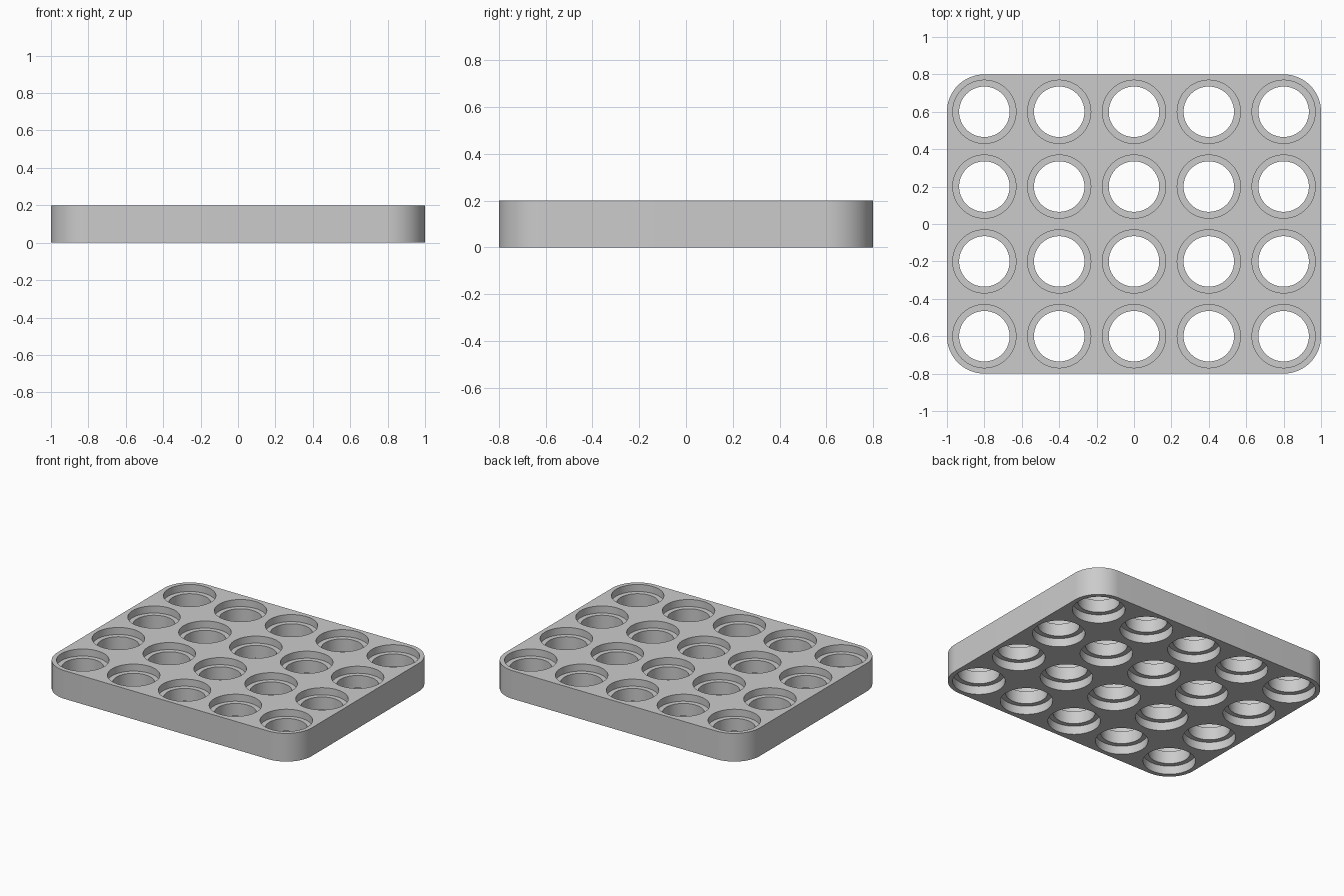
import bpy
import bmesh
from math import cos, sin, pi, radians

# Remove the default object
default = bpy.data.objects.get("Cube")
if default:
    bpy.data.objects.remove(default, do_unlink=True)

HALF_X, HALF_Y, HEIGHT, CORNER = 1.0, 0.8, 0.2, 0.2
PITCH, COLUMNS, ROWS = 0.4, 5, 4
WIDE, NARROW = 0.169, 0.135
LEDGE_LOW, LEDGE_HIGH = 0.06, 0.15
SIDES = 64

grey = bpy.data.materials.new("plain grey")
grey.use_nodes = True
colour = (0.6, 0.6, 0.6, 1)
grey.diffuse_color = colour
grey.node_tree.nodes["Principled BSDF"].inputs["Base Color"].default_value = colour


def make_object(name, bm):
    bmesh.ops.recalc_face_normals(bm, faces=bm.faces)
    mesh = bpy.data.meshes.new(name)
    bm.to_mesh(mesh)
    bm.free()
    mesh.materials.append(grey)
    obj = bpy.data.objects.new(name, mesh)
    bpy.context.collection.objects.link(obj)
    return obj


def add_spool(bm, cx, cy, profile):
    """Closed turned solid from (radius, height) pairs."""
    rings = [[bm.verts.new((cx + r * cos(2 * pi * i / SIDES),
                            cy + r * sin(2 * pi * i / SIDES), z))
              for i in range(SIDES)] for r, z in profile]
    for low, high in zip(rings, rings[1:]):
        for i in range(SIDES):
            j = (i + 1) % SIDES
            bm.faces.new((low[i], low[j], high[j], high[i]))
    bm.faces.new(rings[0][::-1])
    bm.faces.new(rings[-1])


# Plate with rounded upright corners
bm = bmesh.new()
bmesh.ops.create_cube(bm, size=1)
for v in bm.verts:
    v.co = (v.co.x * 2 * HALF_X, v.co.y * 2 * HALF_Y, (v.co.z + 0.5) * HEIGHT)
uprights = [e for e in bm.edges if abs(e.verts[0].co.z - e.verts[1].co.z) > HEIGHT / 2]
bmesh.ops.bevel(bm, geom=uprights, offset=CORNER, offset_type='OFFSET',
                segments=16, profile=0.5, affect='EDGES')
tray = make_object("holder_tray", bm)

# Stepped holes: wide at the top and bottom, with a narrow lip between
bm = bmesh.new()
profile = [(WIDE, -0.05), (WIDE, LEDGE_LOW), (NARROW, LEDGE_LOW),
           (NARROW, LEDGE_HIGH), (WIDE, LEDGE_HIGH), (WIDE, HEIGHT + 0.05)]
for col in range(COLUMNS):
    for row in range(ROWS):
        add_spool(bm, (col - (COLUMNS - 1) / 2) * PITCH,
                  (row - (ROWS - 1) / 2) * PITCH, profile)
cutter = make_object("hole_cutter", bm)
cutter.hide_render = True

cut = tray.modifiers.new("holes", 'BOOLEAN')
cut.operation = 'DIFFERENCE'
cut.solver = 'EXACT'
cut.object = cutter

bpy.ops.object.select_all(action='DESELECT')
tray.select_set(True)
bpy.context.view_layer.objects.active = tray
bpy.ops.object.modifier_apply(modifier=cut.name)
bpy.data.objects.remove(cutter, do_unlink=True)

# Smooth walls, crisp rims
bpy.ops.object.shade_smooth_by_angle(angle=radians(30))
